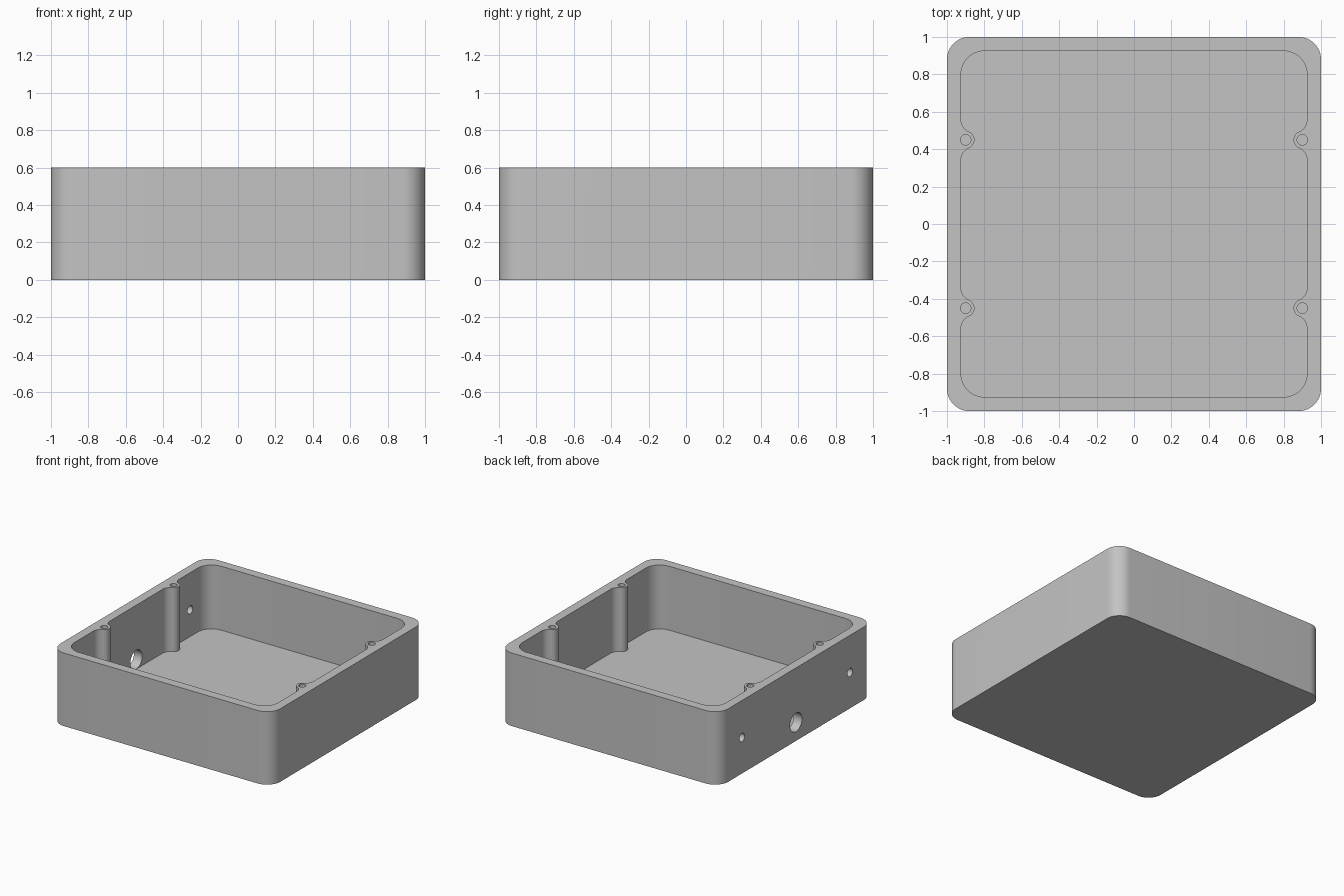
import bpy
import bmesh
from math import atan2, cos, pi, sin, sqrt
from mathutils import Matrix

HEIGHT, FLOOR, INNER = 0.6, 0.075, 0.925
POST_X, POST_Y, POST_R, FILLET = 0.9, 0.45, 0.047, 0.07

if "Cube" in bpy.data.objects:
    bpy.data.objects.remove(bpy.data.objects["Cube"])

grey = bpy.data.materials.new("plain grey")
grey.use_nodes = True
colour = (0.55, 0.55, 0.55, 1)
grey.diffuse_color = colour
grey.node_tree.nodes["Principled BSDF"].inputs["Base Color"].default_value = colour


def arc(cx, cy, r, start, end, steps=12):
    angles = [start + (end - start) * i / steps for i in range(steps + 1)]
    return [(cx + r * cos(a), cy + r * sin(a)) for a in angles]


def mirror_quarter(q):
    left = [(-x, y) for x, y in reversed(q)]
    half = q + left
    return half + [(x, -y) for x, y in reversed(half)]


def prism(name, outline, z0, z1, matrix=None):
    bm = bmesh.new()
    face = bm.faces.new([bm.verts.new((x, y, z0)) for x, y in outline])
    top = bmesh.ops.extrude_face_region(bm, geom=[face])["geom"]
    verts = [v for v in top if isinstance(v, bmesh.types.BMVert)]
    bmesh.ops.translate(bm, verts=verts, vec=(0, 0, z1 - z0))
    if matrix:
        bm.transform(matrix)
    bmesh.ops.recalc_face_normals(bm, faces=bm.faces)
    mesh = bpy.data.meshes.new(name)
    bm.to_mesh(mesh)
    bm.free()
    mesh.materials.append(grey)
    obj = bpy.data.objects.new(name, mesh)
    bpy.context.collection.objects.link(obj)
    return obj


def cut(target, cutter):
    cutter.hide_render = True
    mod = target.modifiers.new("cut", 'BOOLEAN')
    mod.operation = 'DIFFERENCE'
    mod.solver = 'EXACT'
    mod.object = cutter
    bpy.context.view_layer.objects.active = target
    bpy.ops.object.modifier_apply(modifier=mod.name)
    bpy.data.objects.remove(cutter)


def circle(x, y, r):
    return arc(x, y, r, 0, 2 * pi, 32)[:-1]


# Outer body with rounded vertical corners
body = prism("enclosure_body", mirror_quarter(arc(0.88, 0.88, 0.12, 0, pi / 2)), 0, HEIGHT)

# Cavity outline: straight walls, filleted screw posts, rounded corners
rise = sqrt((FILLET + POST_R) ** 2 - (FILLET - INNER + POST_X) ** 2)
fx = INNER - FILLET
a = atan2(rise, POST_X - fx)
quarter = (arc(fx, POST_Y - rise, FILLET, 0, a)
           + arc(POST_X, POST_Y, POST_R, pi + a, pi - a, 20)[1:-1]
           + arc(fx, POST_Y + rise, FILLET, -a, 0)
           + arc(0.8, 0.8, INNER - 0.8, 0, pi / 2))
cut(body, prism("cavity_cutter", mirror_quarter(quarter), FLOOR, HEIGHT + 0.1))

# Blind screw holes in the posts
for sx in (-1, 1):
    for sy in (-1, 1):
        cut(body, prism("screw_cutter", circle(sx * POST_X, sy * POST_Y, 0.028),
                        HEIGHT - 0.3, HEIGHT + 0.1))

# Cable holes through both side walls, two small holes through the right wall
sideways = Matrix.Rotation(pi / 2, 4, 'Y')
for side, y, z, r in ((1, 0, 0.153, 0.077), (-1, 0, 0.153, 0.077),
                      (-1, 0.7, 0.295, 0.034), (-1, -0.7, 0.295, 0.034)):
    place = Matrix.Translation((side * 0.96, y, z)) @ sideways
    cut(body, prism("side_hole_cutter", circle(0, 0, r), -0.1, 0.1, place))

# Smooth rounded surfaces, sharp edges
bpy.ops.object.select_all(action='DESELECT')
body.select_set(True)
bpy.context.view_layer.objects.active = body
bpy.ops.object.shade_smooth_by_angle(angle=pi / 6)
